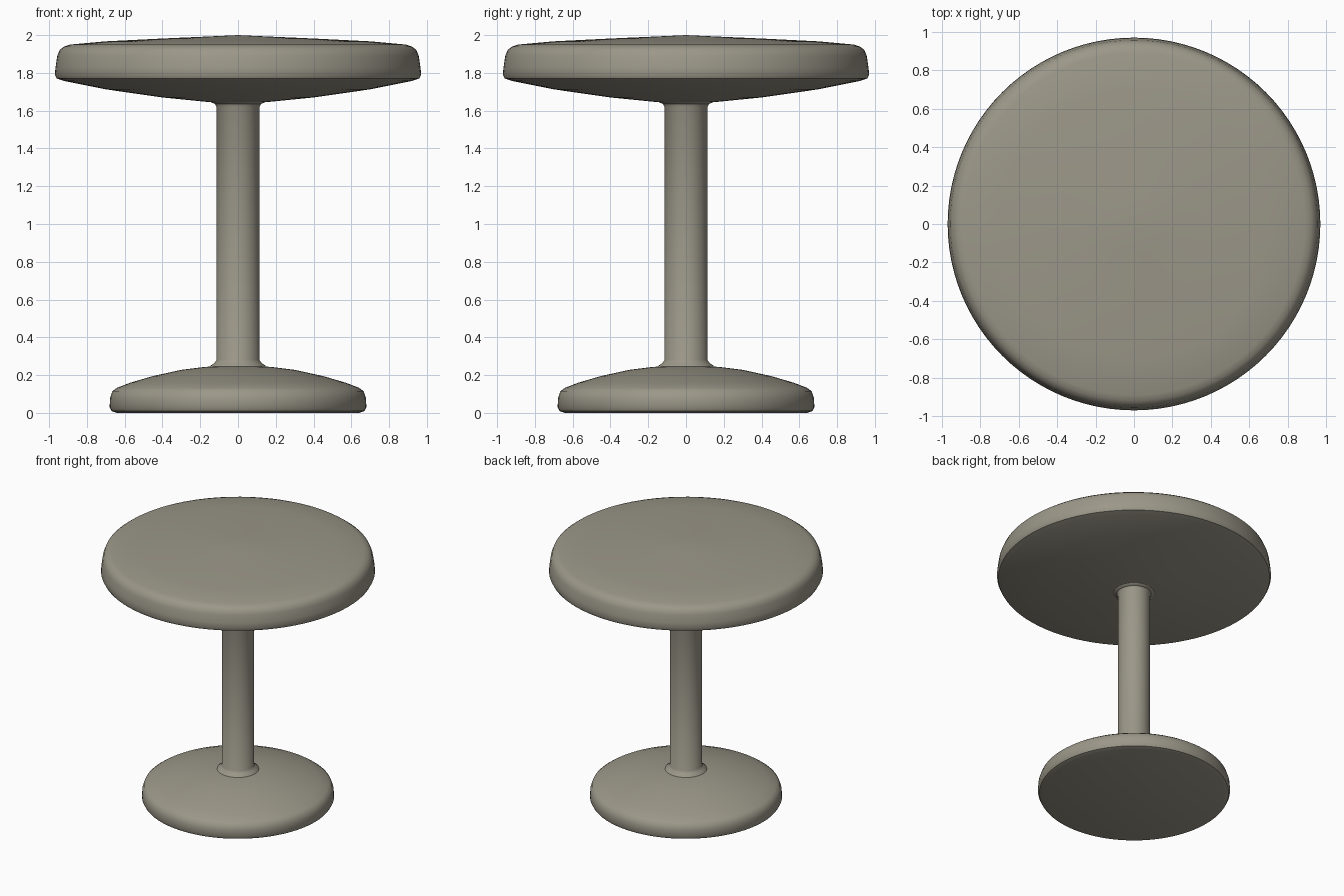
import bpy
import bmesh
import math

cube = bpy.data.objects.get("Cube")
if cube:
    bpy.data.objects.remove(cube, do_unlink=True)

# Single warm grey finish
finish = bpy.data.materials.new("warm_grey")
finish.use_nodes = True
colour = (0.33, 0.31, 0.25, 1)
finish.diffuse_color = colour
finish.node_tree.nodes["Principled BSDF"].inputs["Base Color"].default_value = colour


def lathe(name, profile, steps=96):
    """Spin a (radius, height) profile around the vertical axis."""
    bm = bmesh.new()
    verts = [bm.verts.new((r, 0, z)) for r, z in profile]
    edges = [bm.edges.new(pair) for pair in zip(verts, verts[1:])]
    bmesh.ops.spin(bm, geom=verts + edges, cent=(0, 0, 0), axis=(0, 0, 1),
                   angle=math.tau, steps=steps, use_merge=True)
    bmesh.ops.remove_doubles(bm, verts=bm.verts, dist=0.0001)
    bmesh.ops.recalc_face_normals(bm, faces=bm.faces)
    mesh = bpy.data.meshes.new(name)
    bm.to_mesh(mesh)
    bm.free()
    mesh.materials.append(finish)
    obj = bpy.data.objects.new(name, mesh)
    bpy.context.collection.objects.link(obj)
    bpy.ops.object.select_all(action="DESELECT")
    obj.select_set(True)
    bpy.context.view_layer.objects.active = obj
    bpy.ops.object.shade_smooth_by_angle(angle=math.radians(40))
    return obj


# Domed foot with a rounded rim and flat underside
lathe("base", [(0, 0), (0.64, 0), (0.67, 0.01), (0.68, 0.03), (0.677, 0.08),
               (0.665, 0.115), (0.64, 0.133), (0.57, 0.16), (0.45, 0.195),
               (0.3, 0.228), (0.17, 0.244), (0, 0.25)])

# Column flaring into a small collar at each end
lathe("column", [(0, 0.23), (0.155, 0.23), (0.145, 0.25), (0.125, 0.264),
                 (0.114, 0.28), (0.114, 1.62), (0.122, 1.636),
                 (0.145, 1.645), (0.155, 1.66), (0, 1.66)])

# Round top with a shallow bowl underneath and a slightly crowned surface
lathe("top", [(0, 1.643), (0.15, 1.645), (0.4, 1.67), (0.7, 1.713),
              (0.92, 1.757), (0.96, 1.77), (0.97, 1.79), (0.966, 1.83),
              (0.957, 1.89), (0.944, 1.922), (0.92, 1.94), (0.89, 1.95),
              (0.7, 1.967), (0.4, 1.982), (0.15, 1.993), (0, 2)])
